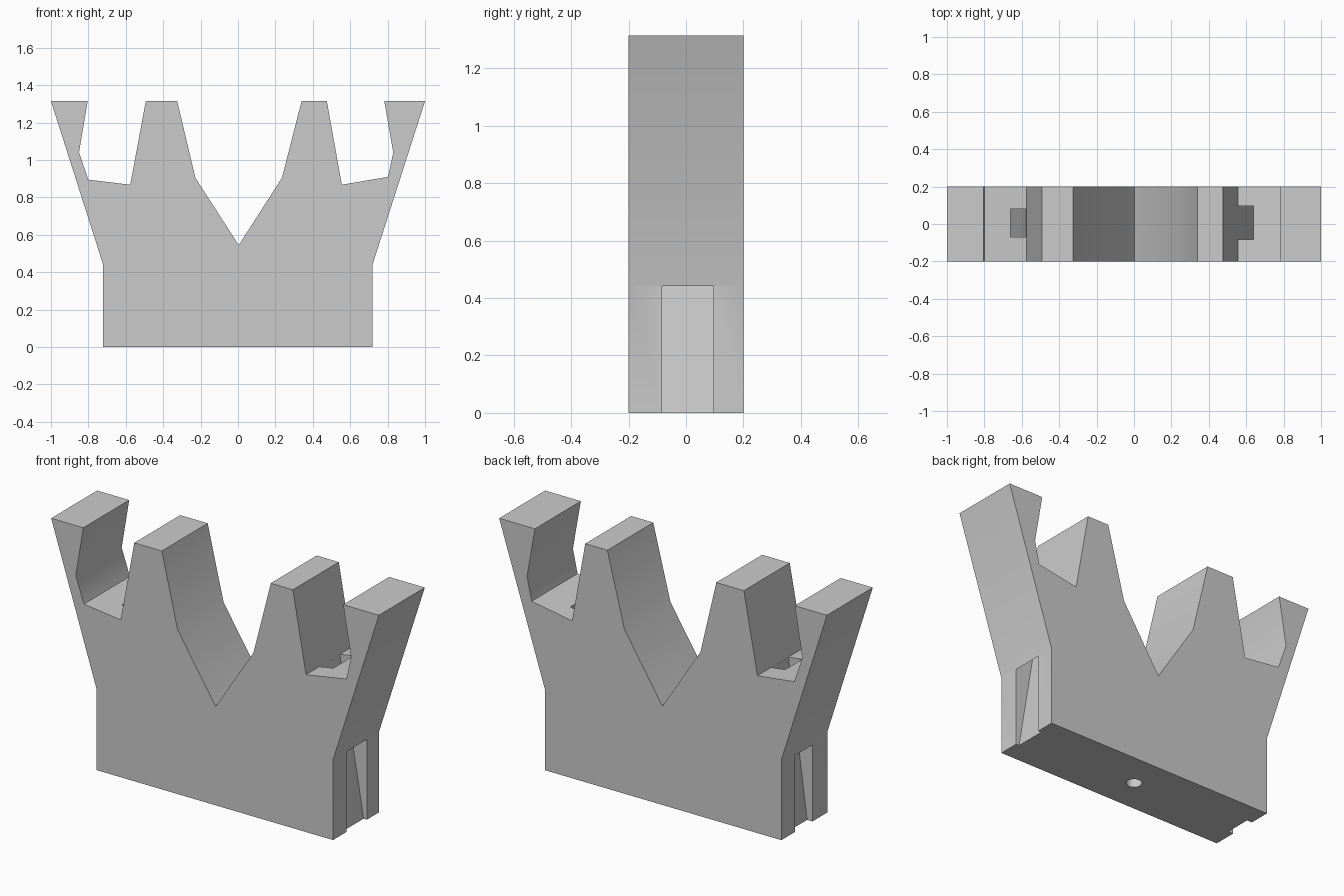
import bpy
import bmesh
import math
from mathutils import Vector

if "Cube" in bpy.data.objects:
    bpy.data.objects.remove(bpy.data.objects["Cube"], do_unlink=True)

grey = bpy.data.materials.new("light grey plastic")
grey.use_nodes = True
colour = (0.6, 0.6, 0.6, 1.0)
grey.diffuse_color = colour
grey.node_tree.nodes["Principled BSDF"].inputs["Base Color"].default_value = colour


def extrude_profile(name, points, y_min, y_max):
    """Solid made from an x-z outline, swept along y."""
    bm = bmesh.new()
    face = bm.faces.new([bm.verts.new((x, y_min, z)) for x, z in points])
    swept = bmesh.ops.extrude_face_region(bm, geom=[face])
    verts = [v for v in swept["geom"] if isinstance(v, bmesh.types.BMVert)]
    bmesh.ops.translate(bm, verts=verts, vec=Vector((0, y_max - y_min, 0)))
    bmesh.ops.recalc_face_normals(bm, faces=bm.faces)
    mesh = bpy.data.meshes.new(name)
    bm.to_mesh(mesh)
    bm.free()
    mesh.materials.append(grey)
    obj = bpy.data.objects.new(name, mesh)
    bpy.context.collection.objects.link(obj)
    return obj


def cut(target, cutter):
    """Subtract the cutter for good, then discard it."""
    cutter.hide_render = True
    mod = target.modifiers.new(cutter.name, 'BOOLEAN')
    mod.operation = 'DIFFERENCE'
    mod.solver = 'EXACT'
    mod.object = cutter
    bpy.context.view_layer.objects.active = target
    bpy.ops.object.modifier_apply(modifier=mod.name)
    bpy.data.objects.remove(cutter, do_unlink=True)


def slot_cutter(name, side, inner, outer, y_min, y_max):
    """Slanted slot from the pocket floor to the side wall; lines are (x at z = 0, slope)."""
    low, high = -0.1, 0.95
    points = [(side * (x + slope * z), z)
              for (x, slope), z in ((inner, low), (outer, low), (outer, high), (inner, high))]
    return extrude_profile(name, points, y_min, y_max)


# Crown-shaped block: outer arms, two teeth, central V
top = 1.315
outline = [
    (-0.722, 0), (0.72, 0), (0.72, 0.443), (1, top),
    (0.782, top), (0.83, 1.04), (0.802, 0.91), (0.555, 0.868),
    (0.475, top), (0.34, top), (0.235, 0.905), (0.004, 0.545),
    (-0.228, 0.905), (-0.325, top), (-0.493, top), (-0.576, 0.868),
    (-0.8, 0.895), (-0.85, 1.04), (-0.804, top), (-1, top), (-0.722, 0.443),
]
block = extrude_profile("crown_block", outline, -0.2, 0.2)

# Slanted side slots
cut(block, slot_cutter("left_slot", 1, (0.70, -0.167), (0.801, -0.183), -0.083, 0.095))
cut(block, slot_cutter("right_slot", -1, (0.69, -0.131), (0.779, -0.135), -0.07, 0.08))

# Round socket in the underside
bpy.ops.mesh.primitive_cylinder_add(vertices=32, radius=0.041, depth=0.4, location=(0, 0, 0))
socket = bpy.context.object
socket.name = "base_socket"
socket.data.materials.append(grey)
cut(block, socket)

# Soft shading over the gentle bends only
bpy.ops.object.select_all(action='DESELECT')
block.select_set(True)
bpy.context.view_layer.objects.active = block
bpy.ops.object.shade_smooth_by_angle(angle=math.radians(30))
